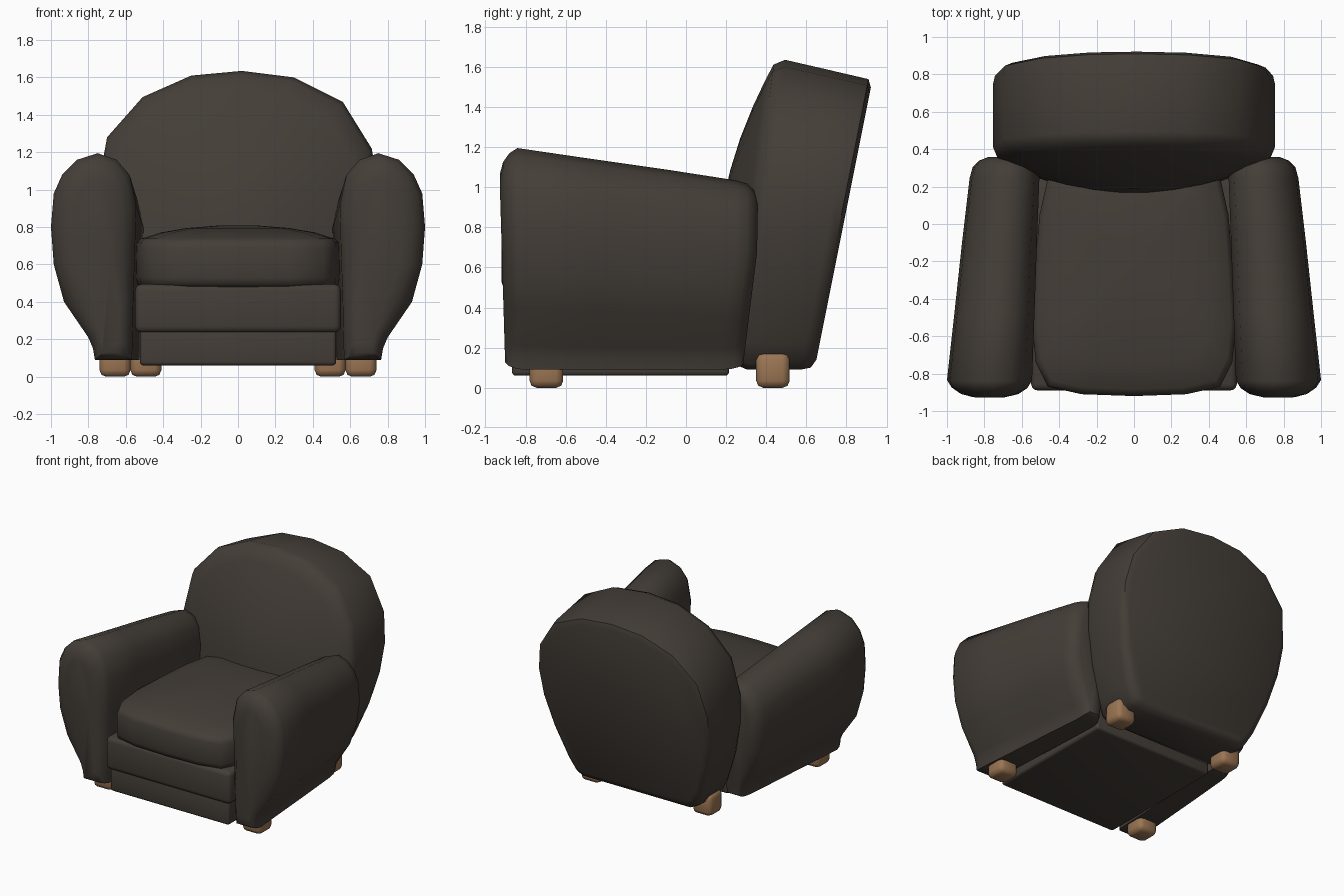
import bpy, bmesh, math

if "Cube" in bpy.data.objects:
    bpy.data.objects.remove(bpy.data.objects["Cube"])


def material(name, rgb):
    m = bpy.data.materials.new(name)
    m.diffuse_color = (*rgb, 1)
    m.use_nodes = True
    m.node_tree.nodes["Principled BSDF"].inputs["Base Color"].default_value = m.diffuse_color
    return m


LEATHER = material("dark brown leather", (0.058, 0.048, 0.039))
WOOD = material("light wood", (0.33, 0.18, 0.088))


def finish(name, bm, mat, mirror=False, angle=50):
    bmesh.ops.recalc_face_normals(bm, faces=bm.faces[:])
    me = bpy.data.meshes.new(name)
    bm.to_mesh(me)
    bm.free()
    me.materials.append(mat)
    ob = bpy.data.objects.new(name, me)
    bpy.context.collection.objects.link(ob)
    bpy.ops.object.select_all(action='DESELECT')
    ob.select_set(True)
    bpy.context.view_layer.objects.active = ob
    bpy.ops.object.shade_smooth_by_angle(angle=math.radians(angle))
    if mirror:
        ob.modifiers.new("mirror", 'MIRROR').use_axis[0] = True
    return ob


def loft(name, rings, mat, mirror=False, angle=50):
    """Skin closed rings of equal length and cap both ends."""
    bm = bmesh.new()
    vr = [[bm.verts.new(p) for p in r] for r in rings]
    n = len(vr[0])
    for a, b in zip(vr, vr[1:]):
        for i in range(n):
            j = (i + 1) % n
            bm.faces.new((a[i], a[j], b[j], b[i]))
    bm.faces.new(vr[0])
    bm.faces.new(vr[-1])
    return finish(name, bm, mat, mirror, angle)


def rounded_box(name, lo, hi, r, mat, mirror=False, segments=3):
    bm = bmesh.new()
    bmesh.ops.create_cube(bm, size=1)
    for v in bm.verts:
        v.co = [(l + h) / 2 + c * (h - l) for l, h, c in zip(lo, hi, v.co)]
    bmesh.ops.bevel(bm, geom=bm.edges[:], offset=r, segments=segments,
                    profile=0.5, affect='EDGES')
    return finish(name, bm, mat, mirror)


# Arms: front outline tapering toward the back, with rounded ends
ARM = [(0.57, 0.09), (0.765, 0.09), (0.775, 0.15), (0.80, 0.21), (0.93, 0.40),
       (0.985, 0.60), (1.0, 0.80), (0.985, 0.98), (0.94, 1.08), (0.86, 1.16),
       (0.75, 1.195), (0.65, 1.16), (0.58, 1.08), (0.545, 0.92), (0.55, 0.70),
       (0.56, 0.40), (0.565, 0.15)]


def arm_ring(t, inset, push):
    ring = []
    for x, z in ARM:
        sx = 1 - inset / 0.225
        sz = 1 - inset / 0.6
        cx = 0.775 if z > 0.5 else 0.69
        x = cx + (x - cx) * sx
        z = 0.6 + (z - 0.6) * sz if z > 0.6 else 0.6 + (z - 0.6) * (1 - inset / 1.8)
        y0 = -0.82 - 0.03 * min(z, 1)
        y1 = 0.19 + 0.085 * min(z, 0.8) / 0.8
        xb = 0.51 + (x - 0.55) * 0.82
        zb = 0.09 + (z - 0.09) * 0.855
        ring.append((x + (xb - x) * t, y0 + (y1 - y0) * t + push, z + (zb - z) * t))
    return ring


loft("arm", [arm_ring(0, 0.13, -0.078), arm_ring(0, 0.07, -0.062),
             arm_ring(0, 0.025, -0.03), arm_ring(0, 0, 0.01),
             arm_ring(0.33, 0, 0), arm_ring(0.67, 0, 0), arm_ring(1, 0, -0.03),
             arm_ring(1, 0.02, 0.03), arm_ring(1, 0.06, 0.065),
             arm_ring(1, 0.11, 0.082)], LEATHER, True)

# Backrest: round-topped outline, bulging front and flat leaning rear
BACK = [(0.02, 1.635), (0.30, 1.60), (0.56, 1.47), (0.715, 1.22), (0.755, 0.98),
        (0.74, 0.74), (0.68, 0.48), (0.585, 0.22), (0.53, 0.12), (0.48, 0.09),
        (-0.48, 0.09), (-0.53, 0.12), (-0.585, 0.22), (-0.68, 0.48),
        (-0.74, 0.74), (-0.755, 0.98), (-0.70, 1.28), (-0.51, 1.495), (-0.25, 1.61)]


def back_front(s, push=0.0):
    bulge = 0.18 * (1 - s ** 1.9)
    ring = []
    for x, z in BACK:
        z = 0.85 + (z - 0.85) * s
        ring.append((x * s, 0.25 + 0.122 * z - bulge + push, z))
    return ring


def back_rear(s, push):
    ring = []
    for x, z in BACK:
        z = 0.09 + (z - 0.09) * (1 - 0.055 * (z - 0.09) / 1.545)
        z = 0.8 + (z - 0.8) * s
        ring.append((x * s, 0.622 + 0.2 * z + push, z))
    return ring


loft("backrest", [back_front(s) for s in (0.12, 0.3, 0.5, 0.7, 0.86, 0.97)]
     + [back_front(1, 0.045), back_rear(1, -0.07), back_rear(0.985, -0.02),
        back_rear(0.93, 0)], LEATHER)

# Seat cushion: plan outline stacked upward with a crowned top
SEAT = [(0, -0.92), (0.28, -0.91), (0.46, -0.87), (0.525, -0.74), (0.545, -0.55),
        (0.53, -0.25), (0.505, 0.05), (0.46, 0.25), (0.40, 0.38)]
SEAT += [(-x, y) for x, y in reversed(SEAT[1:])]


def seat_ring(s, z):
    return [(x * s, -0.2 + (y + 0.2) * s, z) for x, y in SEAT]


loft("seat_cushion", [seat_ring(s, z) for s, z in (
    (0.95, 0.48), (0.985, 0.495), (1, 0.53), (1, 0.69), (0.985, 0.72), (0.95, 0.738),
    (0.75, 0.772), (0.5, 0.795), (0.2, 0.808))], LEATHER)

# Front panel and lower base
rounded_box("front_panel", (-0.55, -0.89, 0.235), (0.55, 0.30, 0.495), 0.035, LEATHER)
rounded_box("base", (-0.525, -0.868, 0.06), (0.525, 0.215, 0.26), 0.02, LEATHER)

# Feet
rounded_box("front_foot", (0.575, -0.78, 0.0), (0.74, -0.612, 0.175), 0.035, WOOD, True, 2)
rounded_box("back_foot", (0.41, 0.35, 0.0), (0.575, 0.517, 0.175), 0.035, WOOD, True, 2)
